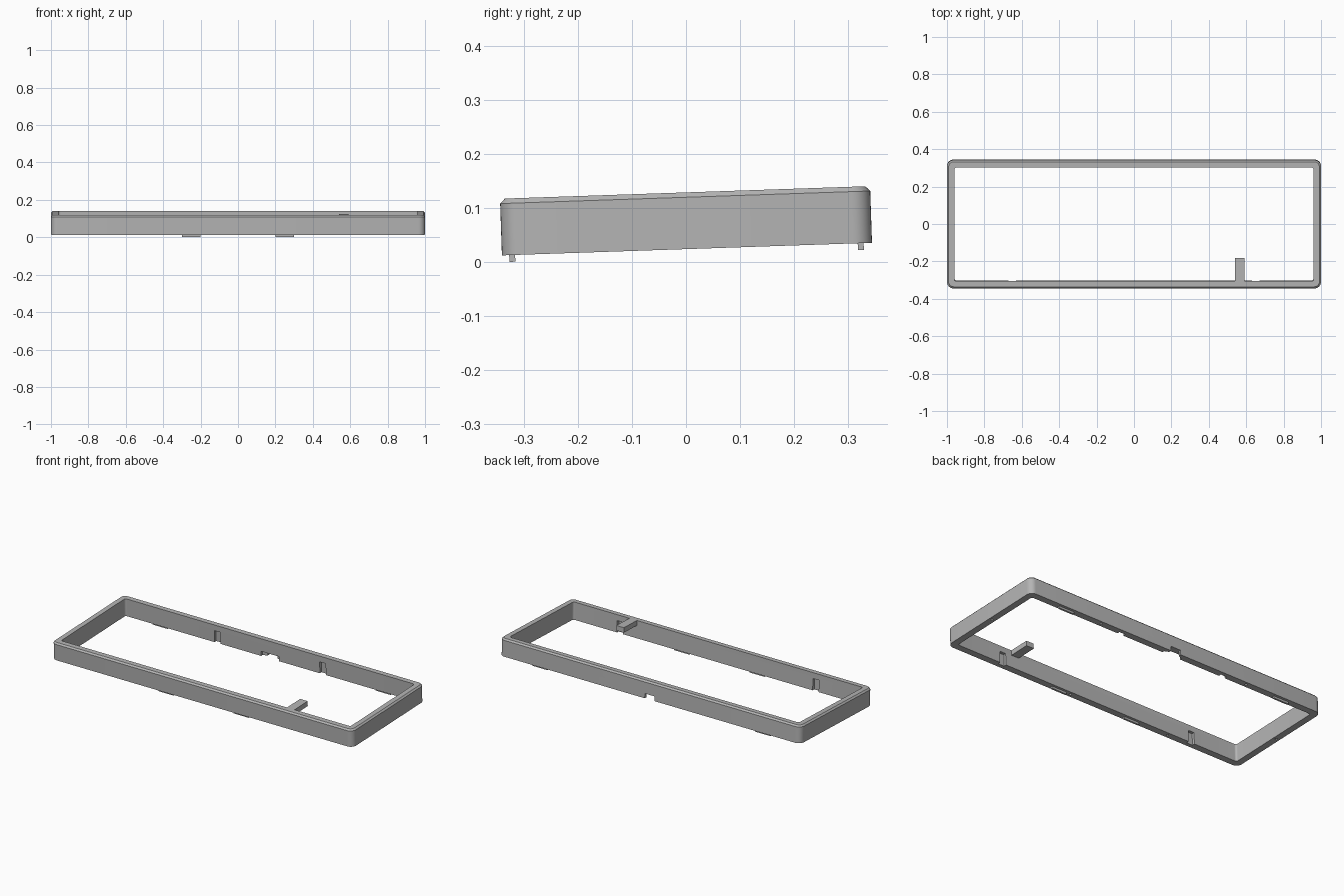
import bpy, bmesh, math
from mathutils import Matrix, Vector

cube = bpy.data.objects.get("Cube")
if cube:
    bpy.data.objects.remove(cube, do_unlink=True)

HALF_X, HALF_Y, HEIGHT = 1.0, 0.343, 0.105
WALL, BEVEL = 0.039, 0.009
IN_X, IN_Y = HALF_X - WALL, HALF_Y - WALL

# The whole case leans forward about its centre
TILT = (Matrix.Translation((0, 0, 0.077)) @ Matrix.Rotation(math.radians(1.95), 4, 'X')
        @ Matrix.Translation((0, 0, -HEIGHT / 2)))

grey = bpy.data.materials.new("mid_grey")
grey.use_nodes = True
grey.diffuse_color = (0.46, 0.46, 0.46, 1)
grey.node_tree.nodes["Principled BSDF"].inputs["Base Color"].default_value = (0.46, 0.46, 0.46, 1)


def finish(name, bm):
    bmesh.ops.recalc_face_normals(bm, faces=bm.faces)
    bm.transform(TILT)
    mesh = bpy.data.meshes.new(name)
    bm.to_mesh(mesh)
    bm.free()
    mesh.materials.append(grey)
    obj = bpy.data.objects.new(name, mesh)
    bpy.context.collection.objects.link(obj)
    return obj


def box(name, x, y, z):
    """Box from (low, high) pairs."""
    bm = bmesh.new()
    bmesh.ops.create_cube(bm, size=1)
    for v in bm.verts:
        v.co = Vector([a + (c + 0.5) * (b - a) for c, (a, b) in zip(v.co, (x, y, z))])
    return finish(name, bm)


def rounded_loop(bm, hx, hy, radius, z, steps=8):
    verts = []
    for corner, (sx, sy) in enumerate(((1, 1), (-1, 1), (-1, -1), (1, -1))):
        for i in range(steps + 1):
            a = math.pi / 2 * (corner + i / steps)
            verts.append(bm.verts.new((sx * (hx - radius) + radius * math.cos(a),
                                       sy * (hy - radius) + radius * math.sin(a), z)))
    return verts


def cut(target, cutter):
    mod = target.modifiers.new("cut", 'BOOLEAN')
    mod.operation, mod.solver, mod.object = 'DIFFERENCE', 'EXACT', cutter
    bpy.context.view_layer.objects.active = target
    bpy.ops.object.modifier_apply(modifier=mod.name)
    bpy.data.objects.remove(cutter, do_unlink=True)


# Frame: rounded rectangular ring with a chamfered outer top edge
bm = bmesh.new()
loops = [rounded_loop(bm, *ring) for ring in (
    (HALF_X, HALF_Y, 0.035, 0),
    (HALF_X, HALF_Y, 0.035, HEIGHT - BEVEL),
    (HALF_X - BEVEL, HALF_Y - BEVEL, 0.026, HEIGHT),
    (IN_X, IN_Y, 0.012, HEIGHT),
    (IN_X, IN_Y, 0.012, 0))]
for low, high in zip(loops, loops[1:] + loops[:1]):
    for i in range(len(low)):
        j = (i + 1) % len(low)
        bm.faces.new((low[i], low[j], high[j], high[i]))
frame = finish("frame", bm)

# Clip slots on the inner faces, open at the bottom
for side, offset in ((-1, 0.65), (1, 0.35)):
    for x in (-offset, offset):
        ys = sorted((side * (IN_Y - 0.02), side * (IN_Y + 0.016)))
        cut(frame, box("slot_cutter", (x - 0.02, x + 0.02), ys, (-0.02, 0.07)))

# Cable notch through the back wall, wider on the inside
bm = bmesh.new()
plan = ((-0.06, IN_Y - 0.02), (0.06, IN_Y - 0.02), (0.06, IN_Y + 0.012),
        (0.033, IN_Y + 0.024), (0.033, HALF_Y + 0.02),
        (-0.033, HALF_Y + 0.02), (-0.033, IN_Y + 0.024), (-0.06, IN_Y + 0.012))
base = bm.faces.new([bm.verts.new((x, y, -0.02)) for x, y in plan])
top = bmesh.ops.extrude_face_region(bm, geom=[base])["geom"]
bmesh.ops.translate(bm, vec=(0, 0, 0.048),
                    verts=[g for g in top if isinstance(g, bmesh.types.BMVert)])
cut(frame, finish("notch_cutter", bm))

# Screw holes in the underside
MID_X, MID_Y = HALF_X - WALL / 2, HALF_Y - WALL / 2
for x, y in ((-MID_X, 0), (MID_X, 0), (-0.5, MID_Y), (0.5, MID_Y), (-0.5, -MID_Y), (0.17, -MID_Y)):
    bm = bmesh.new()
    bmesh.ops.create_cone(bm, cap_ends=True, segments=16, radius1=0.007, radius2=0.007,
                          depth=0.08, matrix=Matrix.Translation((x, y, 0)))
    cut(frame, finish("hole_cutter", bm))

bpy.ops.object.select_all(action='DESELECT')
frame.select_set(True)
bpy.context.view_layer.objects.active = frame
bpy.ops.object.shade_smooth_by_angle(angle=math.radians(30))

# Tab reaching inward from the front wall, level with the rim
box("inner_tab", (0.54, 0.59), (-IN_Y, -0.18), (HEIGHT - 0.03, HEIGHT))

# Feet: a close pair at the front, a wide pair at the back
for name, y, offset in (("front", -0.324, 0.25), ("back", 0.322, 0.74)):
    for side, x in (("right", -offset), ("left", offset)):
        box(f"{name}_foot_{side}", (x - 0.05, x + 0.05), (y - 0.0055, y + 0.0055), (-0.0125, 0))
